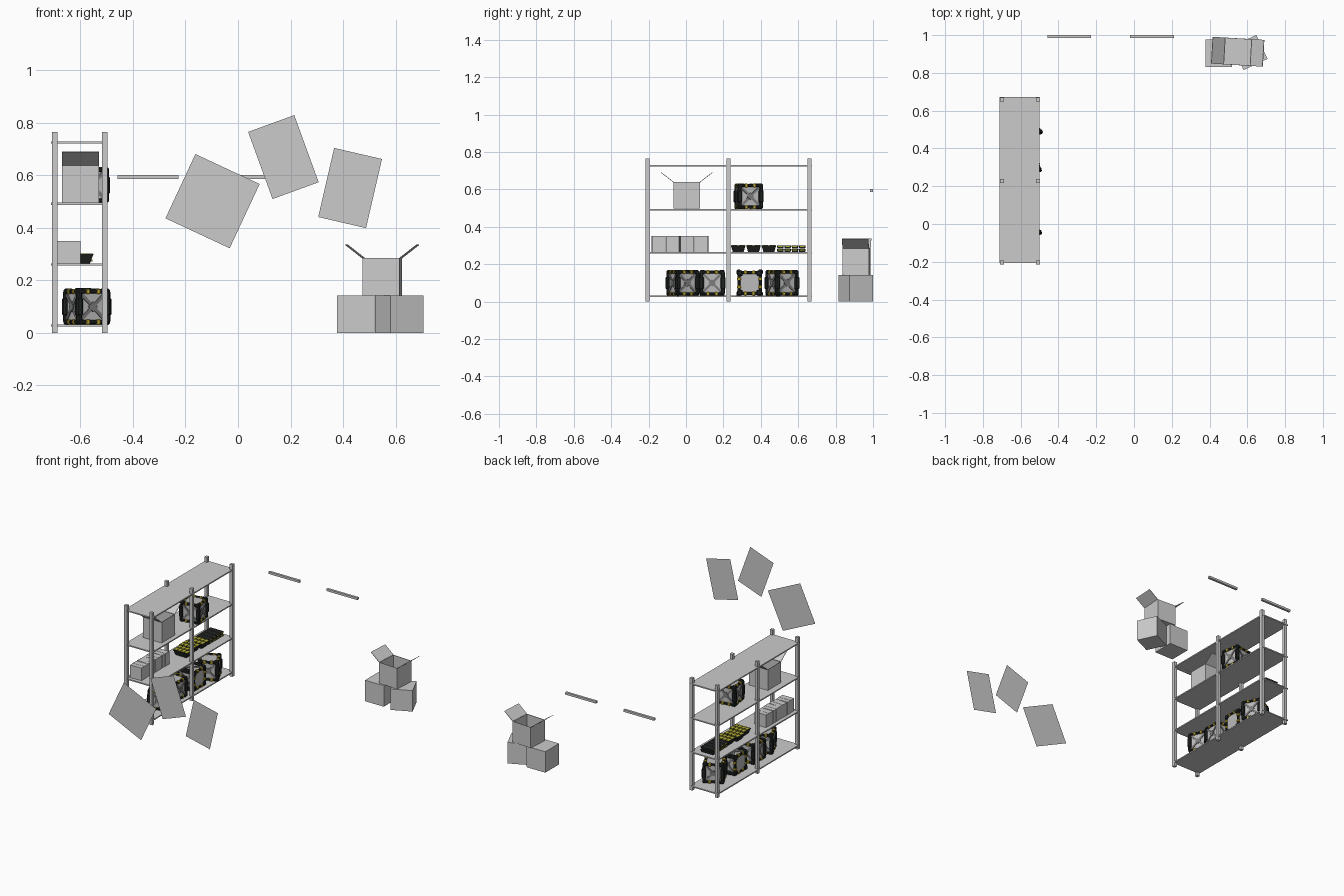
import bpy, bmesh
from math import radians, sin, cos, pi
from mathutils import Matrix, Vector, Euler

if "Cube" in bpy.data.objects:
    bpy.data.objects.remove(bpy.data.objects["Cube"])


def material(name, col):
    m = bpy.data.materials.new(name)
    m.diffuse_color = (*col, 1)
    m.use_nodes = True
    m.node_tree.nodes["Principled BSDF"].inputs["Base Color"].default_value = m.diffuse_color
    return m


BLACK = material("black_plastic", (0.015, 0.017, 0.017))
YELLOW = material("yellow_paint", (0.62, 0.45, 0.03))
OLIVE = material("olive_yellow", (0.45, 0.42, 0.03))
PANEL = material("panel_grey", (0.5, 0.5, 0.5))
BRACE = material("brace_grey", (0.2, 0.2, 0.2))


def add_box(bm, size, loc, rot=(0, 0, 0), mat=0, chamfer=0.0, taper=1.0):
    """Add a box; taper scales its bottom face."""
    part = bmesh.new()
    bmesh.ops.create_cube(part, size=1)
    for v in part.verts:
        if v.co.z < 0:
            v.co.x *= taper
            v.co.y *= taper
        v.co = Vector(a * b for a, b in zip(v.co, size))
    if chamfer:
        bmesh.ops.bevel(part, geom=part.edges[:], offset=chamfer, segments=1, affect='EDGES')
    part.transform(Matrix.Translation(loc) @ Euler(rot).to_matrix().to_4x4())
    for f in part.faces:
        f.material_index = mat
    tmp = bpy.data.meshes.new("tmp")
    part.to_mesh(tmp)
    part.free()
    bm.from_mesh(tmp)
    bpy.data.meshes.remove(tmp)


def to_mesh(bm, name, mats=()):
    me = bpy.data.meshes.new(name)
    bm.to_mesh(me)
    bm.free()
    for m in mats:
        me.materials.append(m)
    return me


def place(name, me, loc=(0, 0, 0), rot=(0, 0, 0)):
    ob = bpy.data.objects.new(name, me)
    ob.location, ob.rotation_euler = loc, rot
    bpy.context.collection.objects.link(ob)
    return ob


def box(name, size, loc, rz=0):
    bm = bmesh.new()
    add_box(bm, size, (0, 0, 0))
    return place(name, to_mesh(bm, name), loc, (0, 0, radians(rz)))


# Shelf rack: six posts and four boards
for i, x in enumerate((-0.698, -0.508)):
    for j, y in enumerate((-0.205, 0.228, 0.66)):
        box(f"rack_post_{i}_{j}", (0.021, 0.021, 0.765), (x, y, 0.3825))
for i, z in enumerate((0.028, 0.26, 0.492, 0.726)):
    box(f"rack_shelf_{i}", (0.212, 0.88, 0.008), (-0.607, 0.233, z))


# Storage crate: panel core, black frame, cross braces, yellow clips
def crate_mesh():
    bm = bmesh.new()
    h = 0.066
    add_box(bm, (0.116, 0.116, 0.12), (0, 0, 0), mat=1)
    for a in range(4):
        spin = Matrix.Rotation(a * pi / 2, 3, 'Z')
        rz = a * pi / 2

        def put(size, loc, mat, rx=0, ch=0.0):
            add_box(bm, size, spin @ Vector(loc), (rx, 0, rz), mat, ch)
        # vertical corner post, with wider bulged middle and corner caps
        put((0.02, 0.02, 0.12), (h - 0.008, h - 0.008, 0), 0, 0, 0.005)
        put((0.026, 0.026, 0.07), (h - 0.008, h - 0.008, 0), 0, 0, 0.006)
        for s in (-1, 1):
            z = s * (h - 0.008)
            put((0.03, 0.03, 0.022), (h - 0.014, h - 0.014, z), 0, 0, 0.006)
            put((0.016, 0.1, 0.016), (h - 0.009, 0, z), 0, 0, 0.004)
            for y in (-0.022, 0.022):
                put((0.02, 0.017, 0.02), (h - 0.0095, y, z), 2, 0, 0.003)
            # diagonal brace on the side panel
            put((0.007, 0.013, 0.132), (0.059, 0, 0), 3, s * pi / 4)
        put((0.01, 0.028, 0.028), (0.059, 0, 0), 3, pi / 4)
    return to_mesh(bm, "crate", (BLACK, PANEL, YELLOW, BRACE))


crate = crate_mesh()
for i, (x, y, z, rz, ry) in enumerate([
        (-0.578, -0.017, 0.1, 25, 0), (-0.59, 0.14, 0.1, 0, 0), (-0.59, 0.34, 0.1, 0, 90),
        (-0.575, 0.513, 0.1, 27, 0), (-0.568, 0.335, 0.563, 9, 0)]):
    place(f"crate_{i}", crate, (x, y, z), (0, radians(ry), radians(rz)))


# Parts trays: tapered black bins filled with a grid of yellow pieces
def tray_mesh(w, d, nx, ny, rise):
    bm = bmesh.new()
    add_box(bm, (w, d, 0.036), (0, 0, 0.018), mat=0, taper=0.72)
    for i in range(nx):
        for j in range(ny):
            cx, cy = w / nx, d / ny
            add_box(bm, (cx * 0.78, cy * 0.78, 0.008),
                    ((i + 0.5) * cx - w / 2, (j + 0.5) * cy - d / 2, 0.034 + rise), mat=1)
    return to_mesh(bm, "tray", (BLACK, OLIVE))


tray = tray_mesh(0.11, 0.079, 4, 2, 0)
for i in range(3):
    place(f"parts_tray_{i}", tray, (-0.605 - 0.012 * (i % 2), 0.279 + i * 0.082, 0.264))
bm = bmesh.new()
for k in range(4):
    y = (k - 1.5) * 0.039
    for z in (0.009, 0.028):
        add_box(bm, (0.1, 0.037, 0.016), (0, y, z), mat=0, taper=0.85)
        add_box(bm, (0.106, 0.024, 0.007), (0, y, z + 0.003), mat=1)
place("stacked_tray", to_mesh(bm, "stacked_tray", (BLACK, OLIVE)), (-0.607, 0.563, 0.264))

# Row of small cartons with tape strips
for i, (dy, rz) in enumerate(((-0.147, 2), (-0.07, -3), (0.005, 2), (0.082, -2))):
    bm = bmesh.new()
    add_box(bm, (0.086, 0.072, 0.086), (0, 0, 0.043))
    add_box(bm, (0.088, 0.012, 0.088), (0, 0, 0.043))
    place(f"small_carton_{i}", to_mesh(bm, "carton"), (-0.645, dy, 0.264), (0, 0, radians(rz)))


# Open cardboard box: thin walls, two raised flaps
def open_box_mesh(s, flap, tilt):
    bm = bmesh.new()
    t = 0.003
    add_box(bm, (s, s, t), (0, 0, t / 2))
    for g in (-1, 1):
        add_box(bm, (t, s, s), (g * (s - t) / 2, 0, s / 2))
        add_box(bm, (s, t, s), (0, g * (s - t) / 2, s / 2))
        add_box(bm, (flap, s, t),
                (g * (s / 2 + cos(tilt) * flap / 2), 0, s + sin(tilt) * flap / 2),
                (0, -g * tilt, 0))
    return to_mesh(bm, "open_box")


open_box = open_box_mesh(0.142, 0.083, radians(38))
place("shelf_open_box", open_box, (-0.6, 0.004, 0.497), (0, 0, pi / 2))
place("floor_open_box", open_box, (0.549, 0.912, 0.143), (0, 0, radians(-3.4)))

# Closed boxes on the floor
box("floor_box_left", (0.142, 0.148, 0.143), (0.449, 0.904, 0.0715))
box("floor_box_right", (0.14, 0.14, 0.143), (0.614, 0.908, 0.0715), 25)

# Lamp bars along the back
for i, x in enumerate((-0.343, 0.096)):
    box(f"lamp_bar_{i}", (0.232, 0.016, 0.015), (x, 0.992, 0.594))

# Sheets hanging at the front
for i, (x, z, w, h, a) in enumerate([
        (-0.097, 0.502, 0.27, 0.27, 25), (0.173, 0.67, 0.187, 0.272, -20),
        (0.427, 0.552, 0.187, 0.27, 13)]):
    bm = bmesh.new()
    bmesh.ops.create_grid(bm, x_segments=1, y_segments=1, size=0.5)
    bm.transform(Matrix.Rotation(pi / 2, 4, 'X') @ Matrix.Diagonal((w, h, 1, 1)))
    place(f"wall_sheet_{i}", to_mesh(bm, "sheet"), (x, -1.0, z), (0, radians(a), 0))
